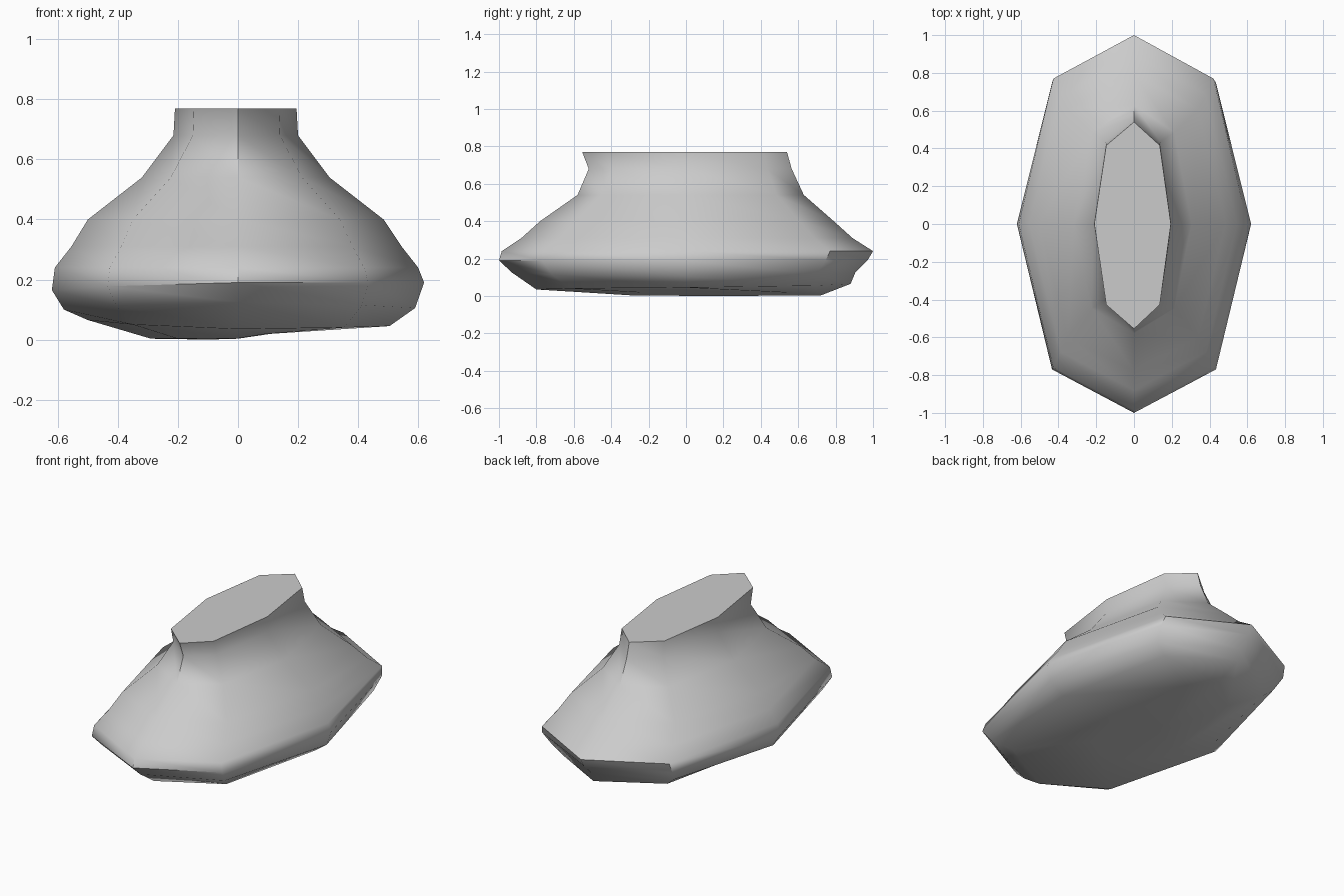
import bpy, bmesh

if "Cube" in bpy.data.objects:
    bpy.data.objects.remove(bpy.data.objects["Cube"])

# Eight-sided rings, top to bottom: (radius, height) at right, back, left, front
RINGS = [
    ((.195, .77), (.54, .77), (.21, .77), (.555, .77)),
    ((.20, .68), (.565, .68), (.215, .68), (.52, .68)),
    ((.305, .54), (.63, .54), (.32, .54), (.58, .54)),
    ((.485, .40), (.79, .40), (.50, .40), (.78, .40)),
    ((.545, .31), (.89, .31), (.555, .31), (.88, .31)),
    ((.60, .24), (1.0, .24), (.61, .24), (.985, .24)),
    ((.62, .19), (.97, .19), (.62, .165), (1.0, .19)),
    ((.59, .105), (.905, .125), (.58, .10), (.93, .125)),
    ((.505, .045), (.88, .065), (.50, .065), (.80, .035)),
    ((.13, .033), (.72, .003), (.29, .003), (.30, .004)),
]
DX, DY = .70, .77   # corner position as a share of the side radii


def ring_points(ring):
    (r, rz), (b, bz), (l, lz), (f, fz) = ring
    return [
        (r, 0, rz), (r * DX, b * DY, (rz + bz) / 2),
        (0, b, bz), (-l * DX, b * DY, (lz + bz) / 2),
        (-l, 0, lz), (-l * DX, -f * DY, (lz + fz) / 2),
        (0, -f, fz), (r * DX, -f * DY, (rz + fz) / 2),
    ]


# Body: lofted shell with flat top and shallow uneven underside
bm = bmesh.new()
loops = [[bm.verts.new(p) for p in ring_points(ring)] for ring in RINGS]
for upper, lower in zip(loops, loops[1:]):
    for i in range(8):
        j = (i + 1) % 8
        bm.faces.new((upper[i], upper[j], lower[j], lower[i]))
bm.faces.new(loops[0])
base = bm.verts.new((-.1, .1, 0))
for i in range(8):
    bm.faces.new((loops[-1][i], loops[-1][(i + 1) % 8], base))
bmesh.ops.recalc_face_normals(bm, faces=bm.faces)

mesh = bpy.data.meshes.new("necked_body")
bm.to_mesh(mesh)
bm.free()
body = bpy.data.objects.new("necked_body", mesh)
bpy.context.collection.objects.link(body)
bpy.context.view_layer.objects.active = body
body.select_set(True)
bpy.ops.object.shade_smooth_by_angle(angle=0.9)
